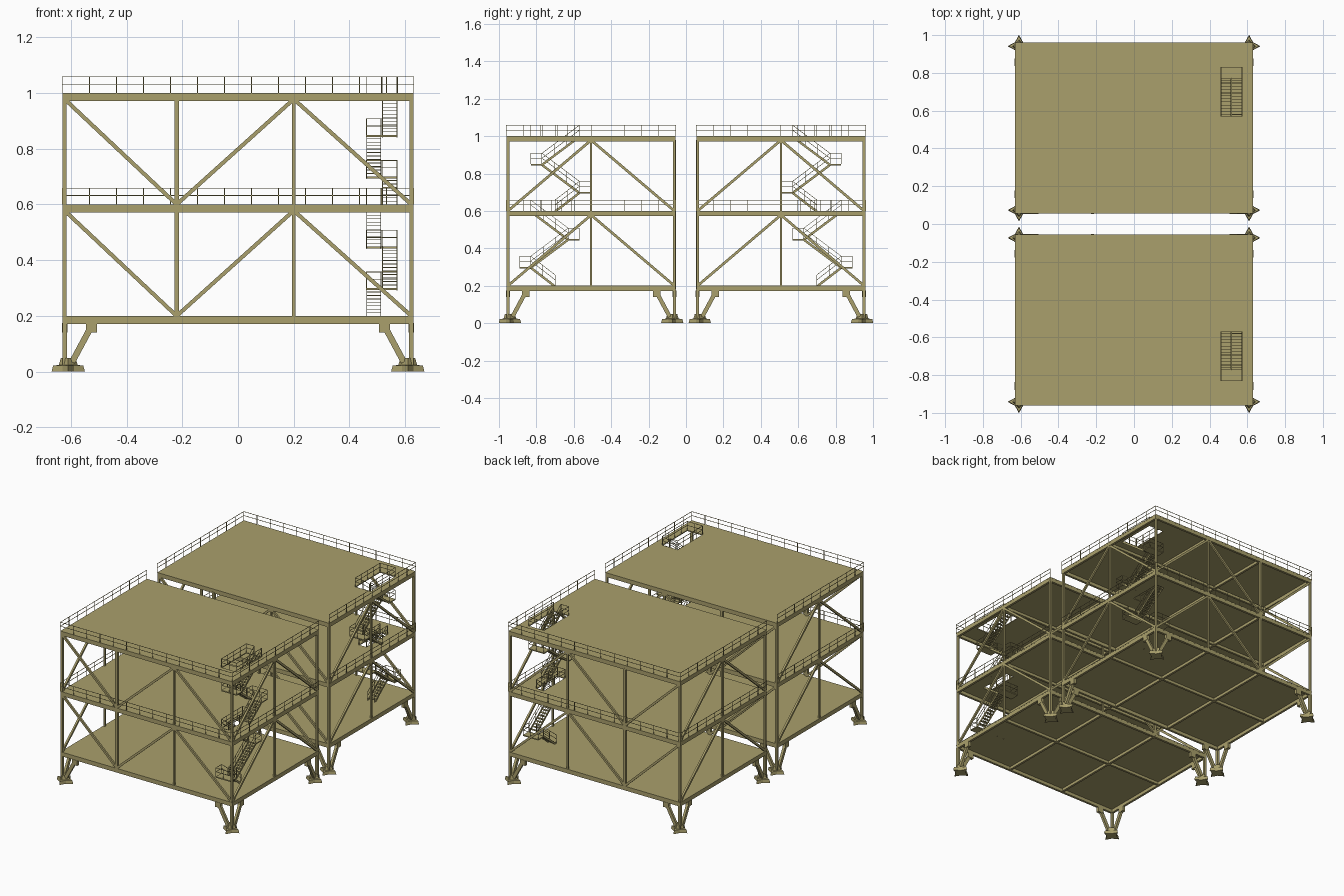
import bpy, bmesh, math
from mathutils import Vector, Matrix

if "Cube" in bpy.data.objects:
    bpy.data.objects.remove(bpy.data.objects["Cube"])

mat = bpy.data.materials.new("olive_steel")
mat.diffuse_color = (0.40, 0.35, 0.15, 1)
mat.use_nodes = True
mat.node_tree.nodes["Principled BSDF"].inputs["Base Color"].default_value = mat.diffuse_color

X, Y0, Y1 = 0.63, 0.055, 0.96          # one module's deck limits; the other is mirrored
YM = (Y0 + Y1) / 2
CX, CY0, CY1 = 0.622, 0.062, 0.952     # column lines
LEVELS = (0.2, 0.6, 1.0)
BAYS = (-CX, -0.22, 0.2, CX)


def finish(name, bm, solid=0):
    bmesh.ops.recalc_face_normals(bm, faces=bm.faces)
    me = bpy.data.meshes.new(name)
    bm.to_mesh(me)
    bm.free()
    me.materials.append(mat)
    ob = bpy.data.objects.new(name, me)
    bpy.context.collection.objects.link(ob)
    if solid:
        s = ob.modifiers.new("thickness", 'SOLIDIFY')
        s.thickness, s.offset = solid, -1
    m = ob.modifiers.new("second_module", 'MIRROR')
    m.use_axis = (False, True, False)
    m.use_mirror_merge = False
    return ob


def bar(bm, a, b, w, h=None):
    """Rectangular bar from a to b; w is horizontal width, h the other one."""
    a, b = Vector(a), Vector(b)
    d = b - a
    z = d.normalized()
    x = Vector((1, 0, 0)) if abs(z.z) > 0.999 else z.cross(Vector((0, 0, 1))).normalized()
    y = z.cross(x)
    m = Matrix((x * w, y * (h or w), d)).transposed().to_4x4()
    m.translation = (a + b) / 2
    bmesh.ops.create_cube(bm, size=1, matrix=m)


def box(bm, x0, x1, y0, y1, z0, z1):
    bar(bm, ((x0 + x1) / 2, y0, (z0 + z1) / 2), ((x0 + x1) / 2, y1, (z0 + z1) / 2), x1 - x0, z1 - z0)


def rail(bm, pts, step=0.095, t=0.0025, h=0.058):
    """Handrail with posts, top, middle and low rails along a path."""
    for a, b in zip(pts, pts[1:]):
        a, b = Vector(a), Vector(b)
        n = max(1, round((b - a).length / step))
        for i in range(n + 1):
            p = a.lerp(b, i / n)
            bar(bm, p, p + Vector((0, 0, h)), t)
        for k in (1, 0.55):
            o = Vector((0, 0, h * k))
            bar(bm, a + o, b + o, t)


# Deck plates, with stair openings in the upper two
for name, z, hole in (("lower_deck", 0.2, None),
                      ("middle_deck", 0.6, (0.46, 0.515, 0.61, 0.83)),
                      ("top_deck", 1.0, (0.46, 0.572, 0.57, 0.83))):
    bm = bmesh.new()
    xs, ys = [-X, X], [Y0, Y1]
    if hole:
        xs[1:1], ys[1:1] = hole[:2], hole[2:]
    v = [[bm.verts.new((x, y, z)) for y in ys] for x in xs]
    for i in range(len(xs) - 1):
        for j in range(len(ys) - 1):
            if not (hole and i == j == 1):
                bm.faces.new((v[i][j], v[i + 1][j], v[i + 1][j + 1], v[i][j + 1]))
    finish(name, bm, 0.006)

# Edge beams and floor grid beams
bm = bmesh.new()
for z in LEVELS:
    for y in (Y0 + 0.008, Y1 - 0.008):
        bar(bm, (-X, y, z - 0.0145), (X, y, z - 0.0145), 0.015, 0.027)
    for x in (-X + 0.008, X - 0.008):
        bar(bm, (x, Y0, z - 0.0145), (x, Y1, z - 0.0145), 0.015, 0.027)
finish("edge_beams", bm)
bm = bmesh.new()
for z in LEVELS:
    for x in BAYS[1:3]:
        bar(bm, (x, Y0 + 0.01, z - 0.014), (x, Y1 - 0.01, z - 0.014), 0.014, 0.02)
    bar(bm, (-X + 0.01, YM, z - 0.014), (X - 0.01, YM, z - 0.014), 0.014, 0.02)
finish("floor_beams", bm)

# Columns
bm = bmesh.new()
for y in (CY0, CY1):
    for x, w in zip(BAYS, (0.014, 0.016, 0.012, 0.014)):
        bar(bm, (x, y, 0.18), (x, y, 0.98), w)
for x in (-CX, CX):
    bar(bm, (x, YM, 0.18), (x, YM, 0.98), 0.012)
finish("columns", bm)

# Diagonal braces of both storeys
bm = bmesh.new()
for lo, hi in ((0.2, 0.578), (0.6, 0.978)):
    for y in (CY0, CY1):
        for i, (za, zb) in enumerate(((hi, lo), (lo, hi), (hi, lo))):
            bar(bm, (BAYS[i], y, za), (BAYS[i + 1], y, zb), 0.012, 0.014)
    for x in (-CX, CX):
        for y in (CY0, CY1):
            bar(bm, (x, YM, hi), (x, y, lo), 0.012, 0.014)
finish("diagonal_braces", bm)

# Legs with raking struts, and star-shaped feet
legs, feet = bmesh.new(), bmesh.new()
for sx in (-1, 1):
    for sy in (-1, 1):
        fx, fy = sx * 0.609, YM + sy * 0.434
        cx, cy = sx * CX, CY1 if sy > 0 else CY0
        bar(legs, (cx, cy, 0.02), (cx, cy, 0.178), 0.016)
        ix, iy = sx * 0.525, YM + sy * 0.35
        bar(legs, (sx * 0.595, cy, 0.035), (ix, cy, 0.165), 0.016, 0.022)
        bar(legs, (cx, YM + sy * 0.42, 0.035), (cx, iy, 0.165), 0.016, 0.022)
        # brackets where the struts meet the floor
        bar(legs, (ix - 0.02, cy, 0.157), (ix + 0.02, cy, 0.157), 0.02, 0.034)
        bar(legs, (cx, iy - 0.02, 0.157), (cx, iy + 0.02, 0.157), 0.02, 0.034)
        # stacked star outlines: wide base tapering upwards
        rings = []
        for r, q, z in ((0.06, 0.03, 0), (0.054, 0.028, 0.022), (0.034, 0.024, 0.024), (0.026, 0.02, 0.05)):
            rings.append([feet.verts.new((fx + (q if k % 2 else r) * math.cos(k * math.pi / 4),
                                          fy + (q if k % 2 else r) * math.sin(k * math.pi / 4), z))
                          for k in range(8)])
        for a, b in zip(rings, rings[1:]):
            for k in range(8):
                feet.faces.new((a[k], a[(k + 1) % 8], b[(k + 1) % 8], b[k]))
        feet.faces.new(rings[0][::-1])
        feet.faces.new(rings[-1])
finish("legs", legs)
finish("feet", feet)

# Edge railings on the three outer sides of the upper decks
bm = bmesh.new()
for z in LEVELS[1:]:
    rail(bm, [(-X, Y0, z), (-X, Y1, z), (X, Y1, z), (X, Y0, z)])
finish("edge_railings", bm)

# Railings around the stair openings
bm = bmesh.new()
rail(bm, [(0.46, 0.83, 0.6), (0.46, 0.61, 0.6), (0.515, 0.61, 0.6), (0.515, 0.83, 0.6)], 0.06)
rail(bm, [(0.515, 0.57, 1), (0.46, 0.57, 1), (0.46, 0.83, 1), (0.572, 0.83, 1), (0.572, 0.57, 1)], 0.06)
finish("opening_railings", bm)

# Zigzag stairs: treads, stringers and handrails
A, B = (0.462, 0.512), (0.518, 0.57)
treads, strings, rails = bmesh.new(), bmesh.new(), bmesh.new()
for lane, ya, za, yb, zb in ((A, 0.70, 0.2, 0.83, 0.3), (B, 0.83, 0.3, 0.63, 0.45),
                             (A, 0.63, 0.45, 0.83, 0.6), (B, 0.70, 0.6, 0.57, 0.7),
                             (A, 0.57, 0.7, 0.77, 0.85), (B, 0.77, 0.85, 0.57, 1.0)):
    n = round((zb - za) / 0.0125)
    for i in range(1, n):
        y, z = ya + (yb - ya) * i / n, za + (zb - za) * i / n
        box(treads, *lane, y - 0.008, y + 0.008, z - 0.0025, z)
    for x in lane:
        bar(strings, (x, ya, za - 0.004), (x, yb, zb - 0.004), 0.003, 0.012)
        rail(rails, [(x, ya, za), (x, yb, zb)], 0.085)
finish("stair_treads", treads)
finish("stair_stringers", strings)

# Landings with railings on their closed sides
bm = bmesh.new()
for inner, outer, z in ((0.83, 0.89, 0.3), (0.63, 0.57, 0.45), (0.57, 0.51, 0.7), (0.77, 0.83, 0.85)):
    box(bm, 0.46, 0.572, min(inner, outer), max(inner, outer), z - 0.007, z)
    rail(rails, [(0.461, inner, z), (0.461, outer, z), (0.571, outer, z), (0.571, inner, z)], 0.06)
finish("stair_landings", bm)
finish("stair_railings", rails)
